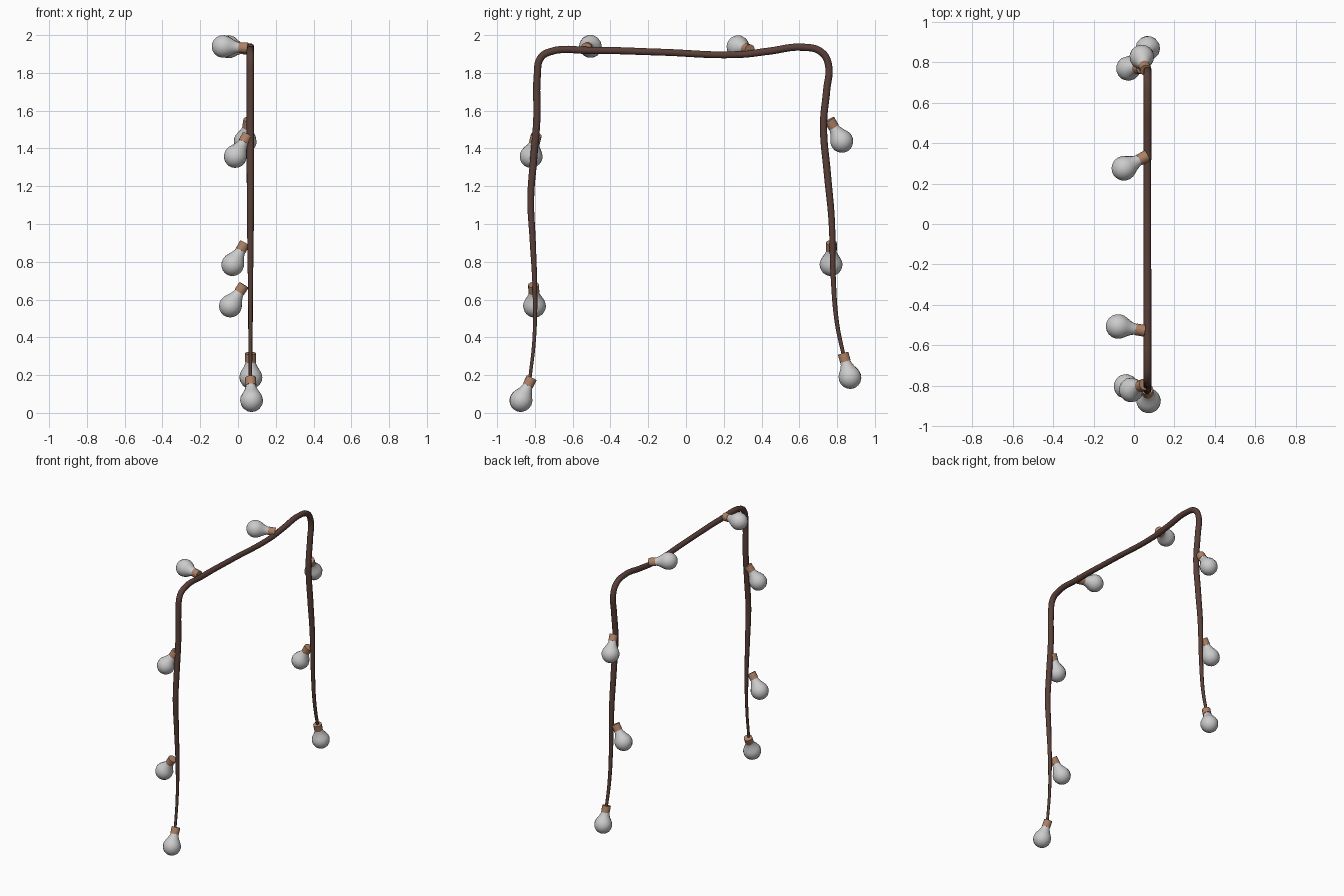
import bpy, math
from mathutils import Vector

if "Cube" in bpy.data.objects:
    bpy.data.objects.remove(bpy.data.objects["Cube"])


def material(name, rgb):
    m = bpy.data.materials.new(name)
    m.diffuse_color = (*rgb, 1)
    m.use_nodes = True
    m.node_tree.nodes["Principled BSDF"].inputs["Base Color"].default_value = m.diffuse_color
    return m


CABLE = material("dark_brown", (0.10, 0.05, 0.04))
SOCKET = material("copper", (0.42, 0.22, 0.13))

# cable: (y, z, radius) along the draped path
CABLE_X = 0.066
path = [(-0.828, 0.17, .009), (-0.803, 0.40, .010), (-0.80, 0.65, .013), (-0.812, 0.92, .017),
        (-0.822, 1.13, .019), (-0.807, 1.34, .020), (-0.790, 1.55, .020), (-0.787, 1.79, .020),
        (-0.772, 1.875, .020), (-0.728, 1.909, .020), (-0.51, 1.919, .020), (-0.14, 1.910, .019),
        (0.28, 1.897, .019), (0.44, 1.915, .020), (0.616, 1.936, .020), (0.717, 1.910, .020),
        (0.754, 1.844, .020), (0.745, 1.71, .020), (0.728, 1.527, .020), (0.749, 1.26, .020),
        (0.771, 1.024, .018), (0.780, 0.706, .014), (0.800, 0.47, .012), (0.838, 0.29, .010)]
curve = bpy.data.curves.new("cable", 'CURVE')
curve.dimensions = '3D'
curve.bevel_depth = 1
curve.bevel_resolution = 3
curve.resolution_u = 6
curve.use_fill_caps = True
spline = curve.splines.new('BEZIER')
spline.bezier_points.add(len(path) - 1)
for p, (y, z, r) in zip(spline.bezier_points, path):
    p.co = (CABLE_X, y, z)
    p.radius = r
    p.handle_left_type = p.handle_right_type = 'AUTO'
cable = bpy.data.objects.new("cable", curve)
bpy.context.collection.objects.link(cable)
bpy.context.view_layer.objects.active = cable
cable.select_set(True)
bpy.ops.object.convert(target='MESH')
cable = bpy.context.object
cable.data.materials.clear()
cable.data.materials.append(CABLE)
bpy.ops.object.shade_smooth_by_angle(angle=math.radians(50))


def lathe(name, profile, start, axis, mat=None, n=14):
    """Closed surface of revolution from (radius, distance) pairs."""
    rot = axis.to_track_quat('Z', 'Y')
    verts, faces = [], []
    for r, t in profile:
        for i in range(n):
            a = math.tau * i / n
            verts.append(start + rot @ Vector((r * math.cos(a), r * math.sin(a), t)))
    for k in range(len(profile) - 1):
        for i in range(n):
            j = (i + 1) % n
            faces.append((k * n + i, k * n + j, (k + 1) * n + j, (k + 1) * n + i))
    last = (len(profile) - 1) * n
    faces += [tuple(reversed(range(n))), tuple(range(last, last + n))]
    mesh = bpy.data.meshes.new(name)
    mesh.from_pydata(verts, [], faces)
    ob = bpy.data.objects.new(name, mesh)
    bpy.context.collection.objects.link(ob)
    if mat:
        mesh.materials.append(mat)
    bpy.ops.object.select_all(action='DESELECT')
    ob.select_set(True)
    bpy.context.view_layer.objects.active = ob
    bpy.ops.object.shade_smooth_by_angle(angle=math.radians(50))


# bulbs: (socket start, centre of the glass globe)
LENGTH, R = 0.133, 0.061
bulbs = [((.066, -.815, .190), (.072, -.874, .066)),
         ((.066, .833, .310), (.068, .868, .188)),
         ((.030, -.807, .675), (-.040, -.802, .566)),
         ((.045, -.795, 1.46), (-.014, -.820, 1.358)),
         ((.055, -.528, 1.931), (-.078, -.506, 1.940)),
         ((.060, .335, 1.923), (-.050, .275, 1.938)),
         ((.056, .765, 1.542), (.038, .825, 1.438)),
         ((.033, .770, .893), (-.028, .768, .785))]
socket_profile = [(.029, 0), (.029, .046)]
globe = [(R * math.cos(math.radians(a)), LENGTH + R * math.sin(math.radians(a)))
         for a in (-20, 0, 20, 40, 58, 74, 86)]
bulb_profile = [(.026, .044), (.030, .060), (.038, .078), (.049, .096)] + globe
for i, (s, c) in enumerate(bulbs, 1):
    axis = (Vector(c) - Vector(s)).normalized()
    start = Vector(c) - axis * LENGTH
    lathe(f"socket_{i}", socket_profile, start, axis, SOCKET)
    lathe(f"bulb_{i}", bulb_profile, start, axis)
